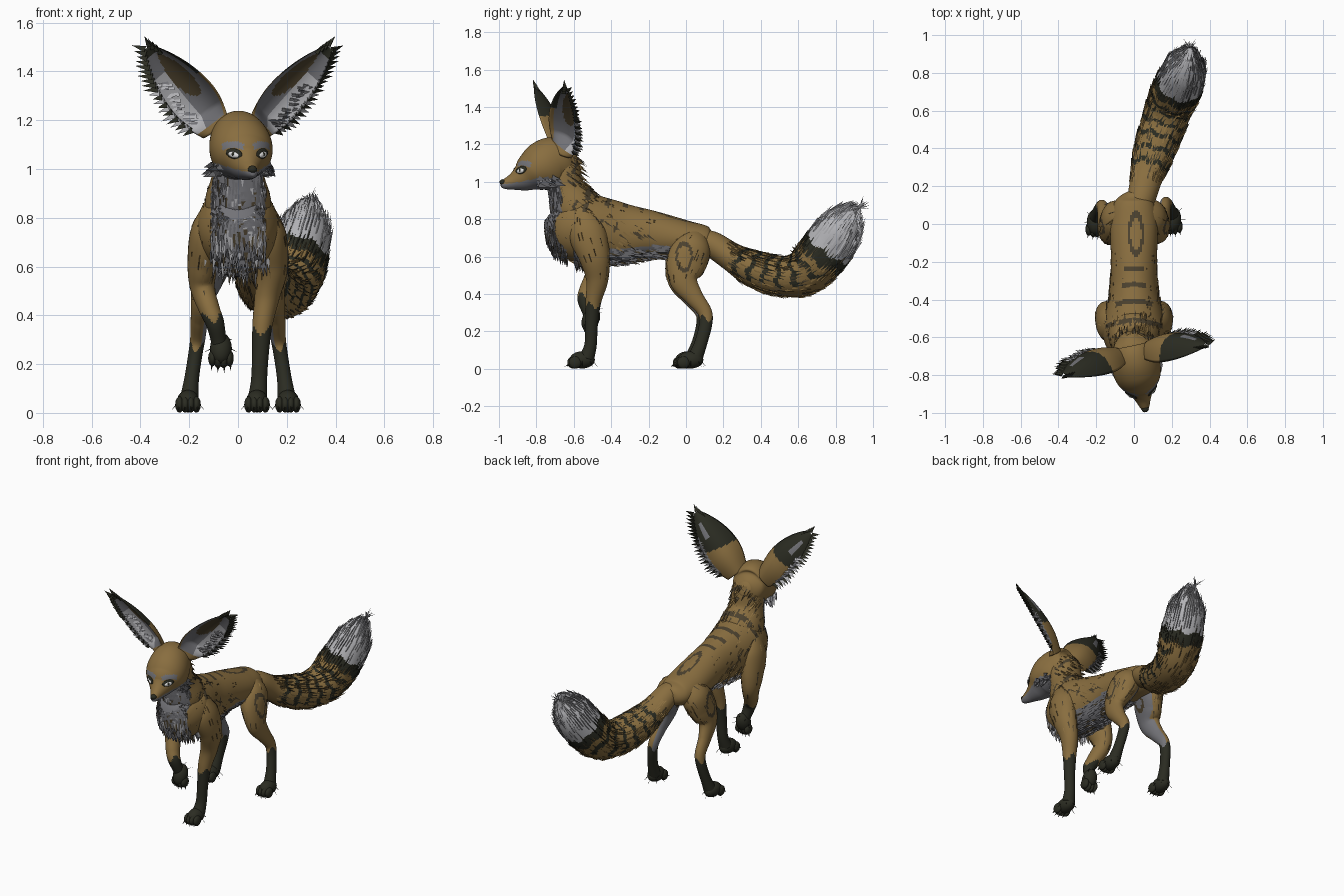
import bpy, bmesh, math, random
from mathutils import Vector, Matrix

random.seed(7)
if "Cube" in bpy.data.objects:
    bpy.data.objects.remove(bpy.data.objects["Cube"])

# Colours
PALETTE = [("tawny_fur", (.25, .155, .05)), ("charcoal_fur", (.024, .025, .016)),
           ("grey_fur", (.17, .17, .185)), ("pale_tuft", (.45, .45, .47)),
           ("ear_brown", (.075, .055, .027)), ("marking_brown", (.07, .052, .027)),
           ("eye_white", (.75, .75, .75))]
MATS = []
for label, rgb in PALETTE:
    m = bpy.data.materials.new(label)
    m.use_nodes = True
    m.diffuse_color = (*rgb, 1)
    m.node_tree.nodes["Principled BSDF"].inputs["Base Color"].default_value = (*rgb, 1)
    m.node_tree.nodes["Principled BSDF"].inputs["Roughness"].default_value = .9
    MATS.append(m)
TAWNY, DARK, GREY, PALE, EARBROWN, MARK, WHITE = range(len(PALETTE))
HEAD = Matrix.Translation((0, -.7, 0)) @ Matrix.Rotation(math.radians(12), 4, 'Z')


def finish(name, bm, smooth=True):
    bmesh.ops.recalc_face_normals(bm, faces=bm.faces)
    for f in bm.faces:
        f.smooth = smooth
    mesh = bpy.data.meshes.new(name)
    bm.to_mesh(mesh)
    bm.free()
    for m in MATS:
        mesh.materials.append(m)
    bpy.context.collection.objects.link(bpy.data.objects.new(name, mesh))


def skin(name, rings, rule, M=Matrix()):
    """Joins rings into a capped tube; returns (centre, normal, flow, material) samples."""
    bm = bmesh.new()
    rows = [[bm.verts.new(p) for p in ring] for ring in rings]
    n, sides = len(rows), len(rows[0])
    quads = []
    for i in range(n - 1):
        for j in range(sides):
            k = (j + 1) % sides
            f = bm.faces.new((rows[i][j], rows[i][k], rows[i + 1][k], rows[i + 1][j]))
            quads.append((f, i / (n - 1), j / sides, rings[i + 1][j] - rings[i][j]))
    caps = [bm.faces.new(rows[0]), bm.faces.new(rows[-1])]
    bmesh.ops.recalc_face_normals(bm, faces=bm.faces)
    samples = []
    for f, u, v, flow in quads:
        c, nor = f.calc_center_median(), f.normal.copy()
        f.material_index = rule(c, nor, u, v)
        samples.append((c, nor, flow, f.material_index))
    caps[0].material_index = quads[0][0].material_index
    caps[1].material_index = quads[-1][0].material_index
    bm.transform(M)
    finish(name, bm)
    return samples


def loft(name, path, rule, sides=32, steps=10, M=Matrix()):
    """Path rows are x, y, z, half width, half depth."""
    pts = [Vector(p) for p in path]
    line = []
    for i in range(len(pts) - 1):
        a, b, c, d = pts[max(i - 1, 0)], pts[i], pts[i + 1], pts[min(i + 2, len(pts) - 1)]
        for s in range(steps):
            t = s / steps
            line.append(b + (c - a) * (t / 2) + (a * 2 - b * 5 + c * 4 - d) * (t * t / 2)
                        + (b * 3 - a - c * 3 + d) * (t ** 3 / 2))
    line.append(pts[-1])
    rings = []
    for i, p in enumerate(line):
        t = (line[min(i + 1, len(line) - 1)] - line[max(i - 1, 0)]).to_3d().normalized()
        side = (Vector((1, 0, 0)) - t * t.x).normalized()
        up = t.cross(side)
        rings.append([p.to_3d() + side * max(p[3], .003) * math.cos(q) + up * max(p[4], .003) * math.sin(q)
                      for q in (j * math.tau / sides for j in range(sides))])
    return skin(name, rings, rule, M)


def spike(bm, base, way, length, width, mat):
    way = way.normalized()
    side = way.orthogonal().normalized()
    ring = [bm.verts.new(base + Matrix.Rotation(k * math.tau / 3, 3, way) @ side * width) for k in range(3)]
    tip = bm.verts.new(base + way * length)
    for k in range(3):
        bm.faces.new((ring[k], ring[(k + 1) % 3], tip)).material_index = mat


def fur(name, samples, count, length, width, lift, pick):
    """Scatters fur clumps that follow the flow of a part."""
    bm = bmesh.new()
    for c, nor, flow, mat in random.choices(samples, k=count):
        m = pick(c, nor, mat)
        if m is not None:
            spike(bm, c - nor * width * .4, flow.normalized() + nor * lift,
                  length * random.uniform(.6, 1.2), width, m)
    finish(name, bm, False)


def ball(name, where, size, mat, M=Matrix(), turn=Matrix()):
    bm = bmesh.new()
    bmesh.ops.create_uvsphere(bm, u_segments=20, v_segments=12, radius=1)
    bm.transform(M @ Matrix.Translation(where) @ turn @ Matrix.Diagonal((*size, 1)))
    for f in bm.faces:
        f.material_index = mat
    finish(name, bm)


# Body and neck with grey underside, back bars and shoulder stripes
def coat_rule(c, n, u, v):
    if c.z < .68 and n.z < -.45 and -.6 < c.y < -.04 or (n.y < -.4 and c.y < -.6 and abs(c.x) < .11):
        return GREY
    if n.z > .3:
        ring = math.hypot((c.x - .01) / .04, (c.y + .05) / .11)
        if .72 < ring < 1.08:
            return MARK
        for y, half in ((-.235, .05), (-.32, .06), (-.41, .1), (-.51, .15)):
            if abs(c.y - y + c.x * c.x * 1.5) < .013 and abs(c.x) < half:
                return MARK
    elif -.62 < c.y < -.36 and c.z > .72 and (c.y * 11 - c.z * 5) % 1 < .2 and math.sin(c.z * 60) > -.5:
        return MARK
    return TAWNY


body = loft("body", [(0, .17, .69, .03, .03), (0, .12, .68, .1, .08), (0, 0, .69, .125, .103),
                     (0, -.2, .72, .122, .13), (0, -.35, .725, .13, .165), (0, -.5, .745, .16, .185),
                     (0, -.59, .77, .165, .185), (0, -.66, .81, .13, .145), (0, -.71, .85, .07, .07)],
            coat_rule, 72, 16)
neck = loft("neck", [(0, -.53, .76, .13, .12), (0, -.595, .87, .135, .135), (.0, -.64, .97, .108, .1),
                     (0, -.655, 1.06, .1, .092), (0, -.66, 1.13, .08, .08)], coat_rule, 56, 14)
grey = [s for s in body + neck if s[3] == GREY]
chest = [(c, n, Vector((0, .25, -1)), m) for c, n, f, m in grey if c.y < -.56]
belly = [(c, n, Vector((0, 1, -.1)), m) for c, n, f, m in grey if c.y >= -.56]
fur("chest_fur", chest, 750, .06, .011, .2, lambda c, n, m: random.choice((GREY, GREY, GREY, PALE, MARK)))
fur("belly_fur", belly, 350, .055, .01, .2, lambda c, n, m: random.choice((GREY, GREY, GREY, MARK)))
coat = [(c, n, Vector((0, 1, -.7)), m) for c, n, f, m in body + neck if c.y < -.15 and n.z < .85]
fur("coat_flecks", coat, 520, .055, .007, .05,
    lambda c, n, m: None if m == GREY else random.choice((MARK, TAWNY)))


# Tail with dark bands and a pale tip
def tail_rule(c, n, u, v):
    wobble = u + .008 * math.sin(v * math.tau * 7)
    if wobble > .685:
        return PALE
    if wobble > .625:
        return DARK
    return DARK if wobble > .2 and (wobble * 14) % 1 < .34 and n.z > -.6 else TAWNY


tail = loft("tail", [(.01, .04, .69, .06, .06), (.04, .14, .665, .075, .07), (.065, .24, .6, .085, .075),
                     (.095, .34, .545, .105, .095), (.125, .44, .51, .115, .105), (.16, .54, .495, .12, .11),
                     (.195, .64, .52, .125, .125), (.23, .72, .6, .13, .135), (.255, .78, .68, .12, .135),
                     (.275, .83, .755, .105, .12), (.29, .88, .82, .06, .08), (.295, .92, .855, .015, .02)],
            tail_rule, 48, 12)
fur("tail_fur", [s for s in tail if s[3] != PALE and s[0].y > .22], 650, .055, .007, .16,
    lambda c, n, m: m if random.random() < .8 else MARK)
fur("tail_tip_fur", [s for s in tail if s[3] == PALE], 420, .08, .006, .1,
    lambda c, n, m: random.choice((PALE, PALE, PALE, GREY)))


# Head
def head_rule(c, n, u, v):
    x = abs(c.x)
    if c.y < .03 and c.z < .99 + .4 * max(0, x - .03):
        return GREY
    if c.y < -.07 and .02 < x < .1 and abs(c.z - 1.1 + (x - .06) ** 2 * 6) < .014:
        return GREY
    return TAWNY


head = loft("head", [(0, .12, 1.12, .04, .04), (0, .07, 1.1, .095, .105), (0, 0, 1.1, .12, .14),
                     (0, -.07, 1.08, .128, .135), (0, -.13, 1.05, .112, .106), (0, -.18, 1.02, .072, .073),
                     (0, -.23, 1.0, .043, .045), (0, -.275, .988, .025, .027), (0, -.295, .988, .012, .014)],
            head_rule, 64, 16, HEAD)
ball("nose", (0, -.286, .998), (.019, .017, .016), DARK, HEAD)
for s, tag in ((1, "left"), (-1, "right")):
    # Eyes lie on the face surface
    seat = min((q for q in head if q[0].y < -.05),
               key=lambda q: (q[0].x - s * .06) ** 2 + (q[0].z - 1.058) ** 2)
    tilt = seat[1].to_track_quat('Z', 'Y').to_matrix().to_4x4() @ Matrix.Rotation(s * .2, 4, 'Z')
    ball(tag + "_eye_rim", seat[0] + Vector((0, 0, .003)), (.038, .021, .007), DARK, HEAD, tilt)
    ball(tag + "_eye", seat[0] - Vector((0, 0, .001)), (.027, .014, .012), WHITE, HEAD, tilt)
    ball(tag + "_pupil", seat[0] + seat[1] * .005, (.008, .01, .009), DARK, HEAD, tilt)
    bm = bmesh.new()
    for k in range(26):
        at = Vector((s * random.uniform(.08, .115), random.uniform(-.12, 0), random.uniform(.98, 1.03)))
        spike(bm, at, Vector((s * .6, .8, -.3)), .055, .016, random.choice((GREY, GREY, PALE)))
    bm.transform(HEAD)
    finish(tag + "_cheek_tuft", bm, False)


# Ears: cupped leaf shapes with ragged rims
def ear(s, tag):
    flip = Matrix.Diagonal((s, 1, 1))
    axis = Vector((.66, -.1, .75))
    down = Vector((.75, 0, -.66))
    out = down * .83 + Vector((0, .56, 0))
    face = down * .56 - Vector((0, .83, 0))
    root = Vector((.088, .02, 1.165))

    def point(u, v, depth):
        half = .072 + .043 * math.sin(u / .35 * math.pi / 2) if u < .35 else .02 + .095 * (1 - ((u - .35) / .65) ** 2)
        return flip @ (root + axis * u * .445 + out * half * v - face * depth * (1 - v * v) * half / .12)

    n, rings = 24, []
    for i in range(49):
        u = i / 48
        hollow = -.06 + .118 * min(1, u / .16)
        rings.append([point(u, -1 + 2 * j / n, .072) for j in range(n)]
                     + [point(u, 1 - 2 * j / n, hollow) for j in range(n)])

    def rule(c, nor, u, v):
        side = v * 4 - 1 if v < .5 else 3 - v * 4
        if v < .5:
            if side > .75 and .15 < u < .7 or (.15 < side < .5 and .62 < u < .85):
                return GREY
            return DARK if u > .42 + .06 * side else TAWNY
        if u > .9 or (side < -.7 and u > .5):
            return DARK
        if u < .06 or side < -.75:
            return TAWNY
        if math.hypot((side + .05) / .42, (u - .6) / .28) < 1:
            return EARBROWN
        return PALE if side > .35 and u < .7 else GREY

    skin(tag + "_ear", rings, rule, HEAD)
    bm = bmesh.new()
    for k in range(22):
        u = .12 + .88 * k / 21
        way = flip @ (out + axis * (.1 + u * u * 1.4))
        spike(bm, point(u, .9, 0), way, random.uniform(.04, .065), .016,
              DARK if u > .6 or k % 2 == 0 else PALE)
        if u > .85:
            spike(bm, point(u, -.4, .03), flip @ (axis - out * .2), .05, .014, DARK)
    for k in range(40):
        u = random.uniform(.1, .65)
        way = flip @ (axis * .5 + out * .6 + face * .2)
        spike(bm, point(u, random.uniform(.4, .8), .05), way, .06, .007, random.choice((PALE, PALE, GREY)))
    bm.transform(HEAD)
    finish(tag + "_ear_tufts", bm, False)


ear(1, "left")
ear(-1, "right")


# Legs and paws
def leg_rule(sock):
    def rule(c, n, u, v):
        if c.z < sock + .02 * math.sin(v * math.tau * 3):
            return DARK
        if c.y > -.2 and .75 < math.hypot((c.y + .01) / .045, (c.z - .6) / .08) < 1.05 and abs(n.x) > .5:
            return MARK
        return GREY if c.x * n.x < 0 and abs(n.x) > .6 and c.y > -.2 else TAWNY
    return rule


def paw(tag, x, y, z, pitch=0):
    M = Matrix.Translation((x, y, z)) @ Matrix.Rotation(pitch, 4, 'X')
    ball(tag + "_paw", (0, .0, .048), (.045, .068, .046), DARK, M)
    bm = bmesh.new()
    for k in (-1.5, -.5, .5, 1.5):
        reach = -.05 + .008 * abs(k)
        ball(tag + "_toe", (k * .023, reach, .034), (.018, .034, .033), DARK, M)
        spike(bm, Vector((k * .025, reach - .026, .024)), Vector((k * .1, -1, -.6)), .025, .006, DARK)
    for k in range(8):
        a = k * math.tau / 8
        spike(bm, Vector((.035 * math.cos(a), .05 * math.sin(a), .05)),
              Vector((math.cos(a), math.sin(a), -1.2)), .055, .003, DARK)
    bm.transform(M)
    finish(tag + "_claws", bm, False)


legs = loft("front_left_leg", [(.1, -.55, .83, .05, .06), (.125, -.53, .73, .072, .1), (.14, -.49, .6, .065, .083),
                               (.12, -.475, .48, .052, .06), (.1, -.495, .36, .041, .042), (.092, -.505, .24, .034, .034),
                               (.086, -.51, .13, .033, .033), (.08, -.53, .06, .04, .04)], leg_rule(.34))
paw("front_left", .078, -.555, 0)
legs += loft("front_right_leg", [(-.1, -.55, .83, .05, .06), (-.125, -.53, .73, .072, .1), (-.145, -.49, .6, .062, .083),
                                 (-.145, -.48, .51, .05, .06), (-.115, -.525, .42, .042, .046), (-.095, -.54, .37, .038, .04),
                                 (-.08, -.52, .3, .032, .033), (-.073, -.5, .24, .034, .034)], leg_rule(.39))
paw("front_right", -.07, -.465, .245, 1.15)
for s, tag, shift in ((1, "left", 0), (-1, "right", -.015)):
    path = [(.05, .06, .71, .05, .06), (.09, .035, .65, .078, .1), (.12, .0, .56, .066, .105),
            (.145, -.01, .47, .048, .075), (.158, .042, .385, .036, .05), (.165, .1, .305, .031, .038),
            (.175, .105, .24, .029, .035), (.19, .08, .14, .03, .034), (.2, .05, .06, .038, .04)]
    legs += loft("hind_" + tag + "_leg", [(s * x, y + shift * min(1, i / 4), z, w, d)
                                          for i, (x, y, z, w, d) in enumerate(path)], leg_rule(.27), 48, 14)
    paw("hind_" + tag, s * .205, .025 + shift, 0)
fur("leg_flecks", legs, 700, .05, .006, .05,
    lambda c, n, m: random.choice((MARK, TAWNY)) if m == TAWNY and c.z > .5 else None)
